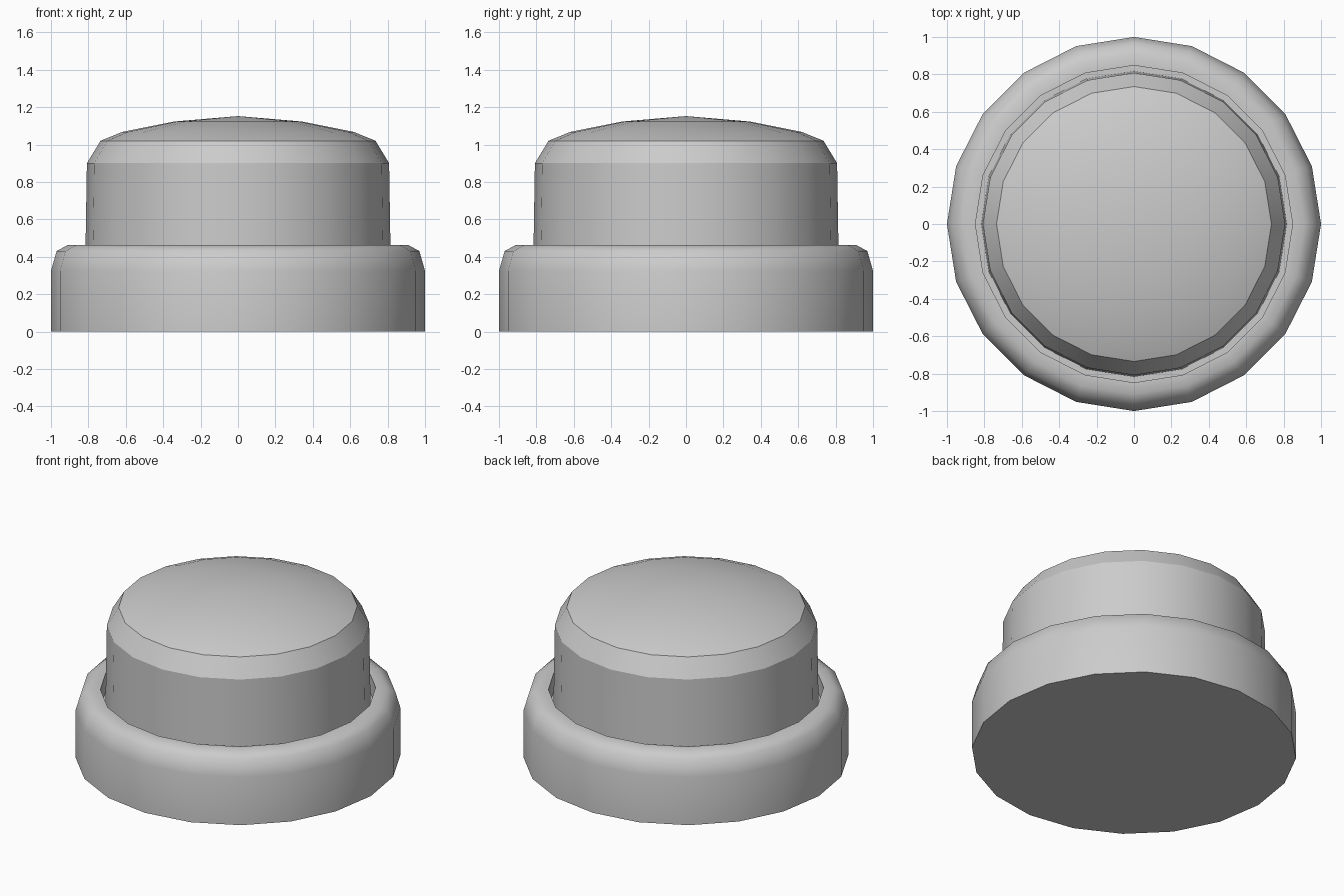
import bpy, bmesh, math

if "Cube" in bpy.data.objects:
    bpy.data.objects.remove(bpy.data.objects["Cube"])

SIDES = 20

def lathe(name, profile, angle):
    """Revolve (radius, z) points about z; radius 0 makes a pole."""
    bm = bmesh.new()
    rings = []
    for r, z in profile:
        if r == 0:
            rings.append([bm.verts.new((0, 0, z))] * SIDES)
        else:
            rings.append([bm.verts.new((r * math.cos(math.tau * i / SIDES),
                                        r * math.sin(math.tau * i / SIDES), z))
                          for i in range(SIDES)])
    for a, b in zip(rings, rings[1:]):
        for i in range(SIDES):
            j = (i + 1) % SIDES
            bm.faces.new(list(dict.fromkeys((a[i], a[j], b[j], b[i]))))
    bmesh.ops.recalc_face_normals(bm, faces=bm.faces)
    mesh = bpy.data.meshes.new(name)
    bm.to_mesh(mesh)
    bm.free()
    obj = bpy.data.objects.new(name, mesh)
    bpy.context.collection.objects.link(obj)
    bpy.ops.object.select_all(action='DESELECT')
    obj.select_set(True)
    bpy.context.view_layer.objects.active = obj
    bpy.ops.object.shade_smooth_by_angle(angle=math.radians(angle))
    return obj

# Base collar: rounded rim, narrow groove around the button, closed bottom
lathe("base_collar", [(0, 0), (1, 0), (1, 0.325), (0.97, 0.43), (0.91, 0.463),
                      (0.848, 0.463), (0.848, 0.34), (0.815, 0.34)], 52)

# Push button: straight wall, chamfer and shallow dome
lathe("push_button", [(0.817, 0.34), (0.808, 0.90), (0.735, 1.02),
                      (0.62, 1.067), (0.34, 1.123), (0, 1.152)], 30)
